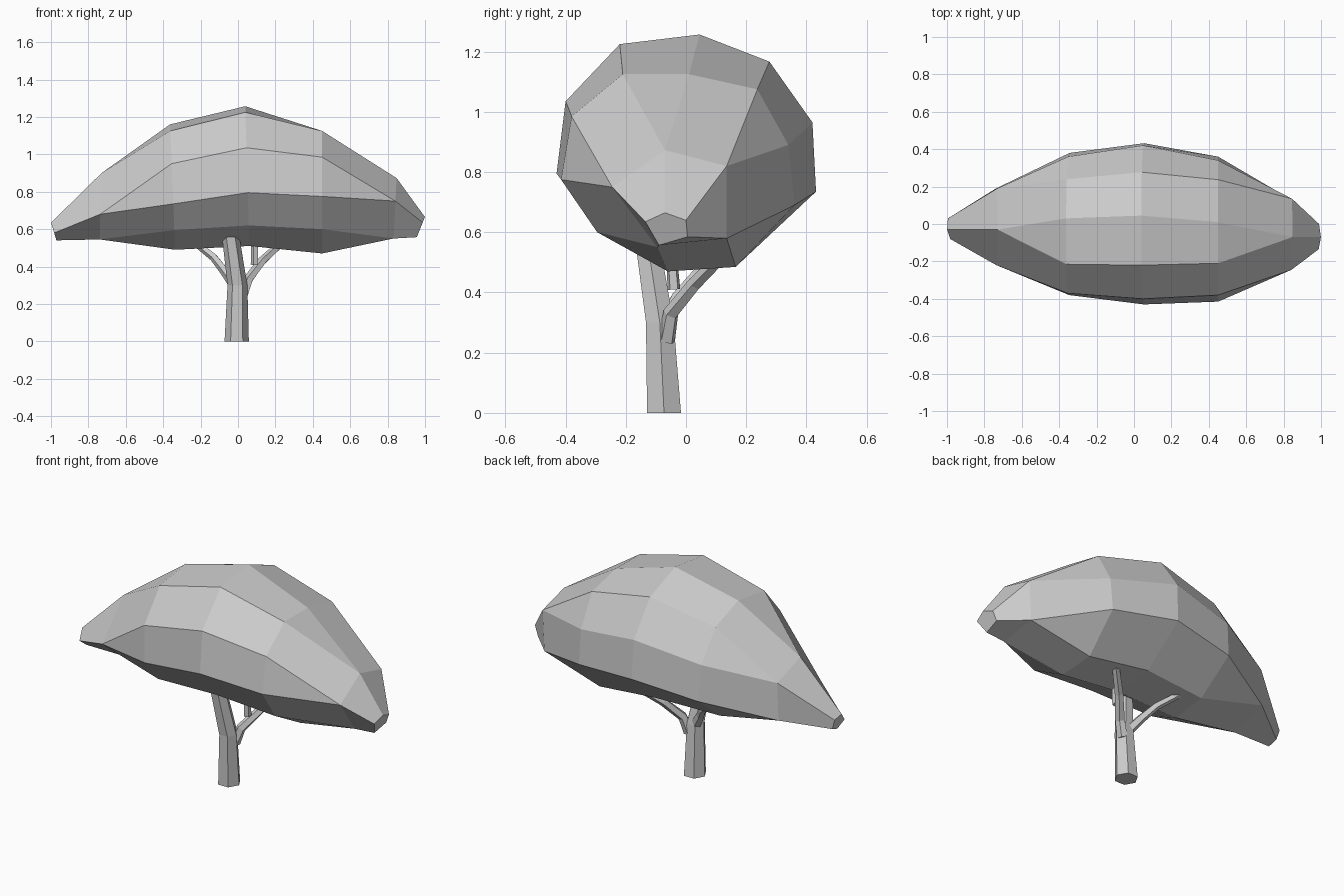
import bpy, bmesh
from math import cos, sin, pi
from mathutils import Vector

if "Cube" in bpy.data.objects:
    bpy.data.objects.remove(bpy.data.objects["Cube"])


def finish(bm, name):
    bmesh.ops.recalc_face_normals(bm, faces=bm.faces)
    me = bpy.data.meshes.new(name)
    bm.to_mesh(me)
    bm.free()
    ob = bpy.data.objects.new(name, me)
    bpy.context.collection.objects.link(ob)
    return ob


def bridge(bm, a, b):
    """Join two rings; a 10-ring meets a 5-ring with alternating triangles and quads."""
    if len(a) < len(b):
        a, b = b, a
    n, k = len(a), len(a) // len(b)
    for i in range(n):
        j = (i + 1) % n
        p, q = b[i // k], b[j // k]
        bm.faces.new([a[i], a[j], q] if p is q else [a[i], a[j], q, p])


def loft(rings, name):
    bm = bmesh.new()
    vr = [[bm.verts.new(p) for p in r] for r in rings]
    for a, b in zip(vr, vr[1:]):
        bridge(bm, a, b)
    bm.faces.new(vr[0])
    bm.faces.new(vr[-1])
    return finish(bm, name)


def section(x, tilt, pts):
    zm = sum(p[1] for p in pts) / len(pts)
    return [(x + tilt * (z - zm), y, z) for y, z in pts]


# Canopy: faceted cross-sections in (y, z) along x, narrowing to five-sided tips
loft([
    section(-0.985, -0.3, [(-.08, .58), (-.03, .635), (.03, .62), (.025, .56), (-.03, .54)]),
    section(-0.735, 0.03, [(-.22, .68), (-.03, .90), (.19, .83), (.19, .61), (-.04, .545)]),
    section(-0.35, -0.04, [(-.38, .735), (-.37, .95), (-.215, 1.125), (.03, 1.16), (.24, 1.08),
                           (.36, .90), (.38, .69), (.16, .52), (-.05, .49), (-.26, .595)]),
    section(0.05, -0.03, [(-.43, .795), (-.40, 1.035), (-.22, 1.225), (.045, 1.257), (.277, 1.167),
                          (.42, .965), (.432, .735), (.19, .53), (-.06, .51), (-.29, .62)]),
    section(0.45, 0, [(-.415, .775), (-.38, .985), (-.21, 1.125), (.01, 1.125), (.237, 1.075),
                      (.34, .89), (.36, .69), (.165, .485), (-.06, .47), (-.295, .6)]),
    section(0.84, 0.05, [(-.245, .75), (-.07, .873), (.135, .82), (.135, .58), (-.095, .55)]),
    section(0.98, 0.4, [(-.135, .635), (-.07, .665), (0, .64), (.005, .585), (-.09, .557)]),
], "canopy")


def limb(name, pts, radii, sides, flat=False):
    """Tapered faceted limb along a path; flat keeps every ring horizontal."""
    pts = [Vector(p) for p in pts]
    rings = []
    for i, (c, r) in enumerate(zip(pts, radii)):
        d = Vector((0, 0, 1)) if flat else (
            pts[min(i + 1, len(pts) - 1)] - pts[max(i - 1, 0)]).normalized()
        u = d.cross(Vector((0, 1, 0))).normalized() if abs(d.y) < .9 else Vector((1, 0, 0))
        v = d.cross(u)
        rings.append([c + r * (cos(2 * pi * k / sides) * u + sin(2 * pi * k / sides) * v)
                      for k in range(sides)])
    return loft(rings, name)


# Trunk leaning forward at the top, and its branches
limb("trunk", [(-.007, -.073, 0), (-.003, -.087, .3), (-.042, -.13, .58)],
     [.065, .053, .046], 6, flat=True)
limb("right_branch", [(.025, -.065, .24), (.055, -.05, .33), (.13, .03, .43), (.25, .14, .54)],
     [.03, .027, .024, .02], 5)
limb("left_branch", [(-.01, -.075, .29), (-.075, -.03, .38), (-.13, .03, .45), (-.25, .11, .545)],
     [.03, .025, .022, .018], 5)
limb("small_branch", [(.09, -.04, .41), (.09, -.05, .55)], [.022, .018], 5)
